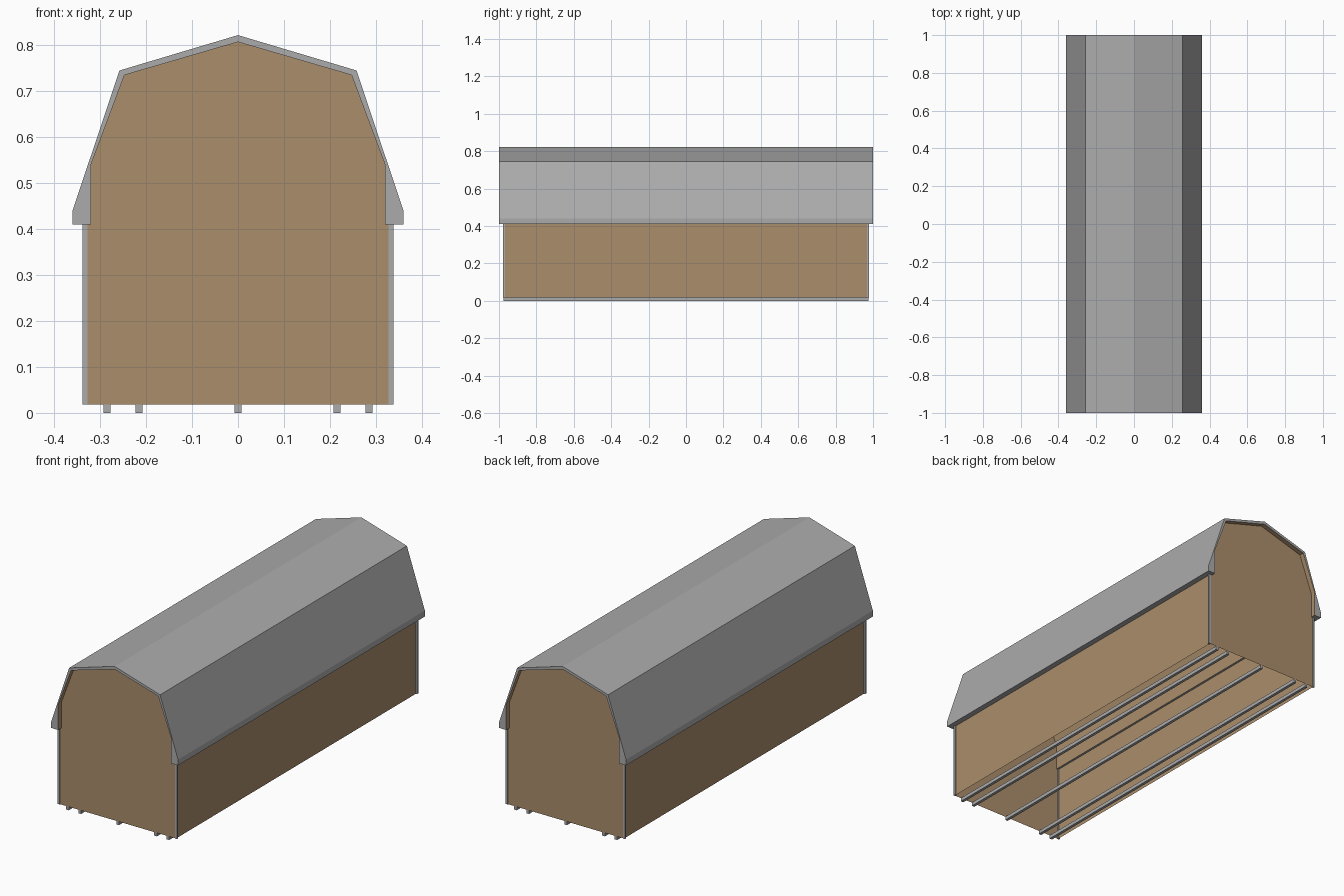
import bpy, bmesh

if "Cube" in bpy.data.objects:
    bpy.data.objects.remove(bpy.data.objects["Cube"])


def material(name, rgb):
    m = bpy.data.materials.new(name)
    m.diffuse_color = (*rgb, 1)
    m.use_nodes = True
    m.node_tree.nodes["Principled BSDF"].inputs["Base Color"].default_value = m.diffuse_color
    return m


GREY = material("grey metal", (0.41, 0.41, 0.41))
TAN = material("tan siding", (0.41, 0.27, 0.15))


def finish(name, bm, *mats):
    me = bpy.data.meshes.new(name)
    bm.to_mesh(me)
    bm.free()
    for m in mats:
        me.materials.append(m)
    ob = bpy.data.objects.new(name, me)
    bpy.context.collection.objects.link(ob)
    return ob


def box(name, x, y, z, mat):
    """Box from (low, high) ranges."""
    bm = bmesh.new()
    bmesh.ops.create_cube(bm, size=1)
    for v in bm.verts:
        v.co = [(a + b) / 2 + c * (b - a) for (a, b), c in zip((x, y, z), v.co)]
    return finish(name, bm, mat)


def mirrored(half):
    """Full left-to-right profile from the right half, listed ridge to base."""
    return [(-x, z) for x, z in reversed(half)] + half[1:]


BASE, EAVE = 0.018, 0.41
WALL_X, WALL_Y = 0.331, 0.975
roof_outer = mirrored([(0, 0.822), (0.258, 0.745), (0.36, 0.44), (0.36, EAVE)])
inner_half = [(0, 0.807), (0.247, 0.735), (0.32, 0.54), (0.32, EAVE)]
roof_inner = mirrored(inner_half)

# gambrel roof shell: grey outside, tan lining
bm = bmesh.new()
rows = {(k, y): [bm.verts.new((x, y, z)) for x, z in prof]
        for k, prof in (("out", roof_outer), ("in", roof_inner)) for y in (-1, 1)}


def strip(a, b, index=0):
    for i in range(len(a) - 1):
        bm.faces.new((a[i], a[i + 1], b[i + 1], b[i])).material_index = index


strip(rows["out", -1], rows["out", 1])
strip(rows["in", -1], rows["in", 1], 1)
for y in (-1, 1):
    strip(rows["out", y], rows["in", y])
for i in (0, -1):
    bm.faces.new([rows[k] [i] for k in (("out", -1), ("out", 1), ("in", 1), ("in", -1))])
bmesh.ops.recalc_face_normals(bm, faces=bm.faces)
finish("roof", bm, GREY, TAN)

# gable end walls
gable = mirrored(inner_half + [(WALL_X, EAVE), (WALL_X, BASE)])
for name, y in (("front_wall", -WALL_Y), ("back_wall", WALL_Y)):
    bm = bmesh.new()
    face = bm.faces.new([bm.verts.new((x, y, z)) for x, z in gable])
    face.normal_update()
    if face.normal.y * y < 0:
        face.normal_flip()
    finish(name, bm, TAN)

# side walls and corner trims; the underside stays open
for side, s in (("left", -1), ("right", 1)):
    bm = bmesh.new()
    pts = [(-WALL_Y, BASE), (WALL_Y, BASE), (WALL_Y, EAVE), (-WALL_Y, EAVE)]
    bm.faces.new([bm.verts.new((s * WALL_X, y, z)) for y, z in pts[::s]])
    finish(side + "_wall", bm, TAN)
    for end, t in (("front", -1), ("back", 1)):
        box(f"{end}_{side}_corner_trim", sorted((s * 0.327, s * 0.338)),
            sorted((t * 0.967, t * 0.978)), (BASE, EAVE), GREY)

# skids under the shed
for i, x in enumerate((-0.285, -0.215, 0, 0.215, 0.285)):
    box(f"skid_{i + 1}", (x - 0.0075, x + 0.0075), (-WALL_Y, WALL_Y), (0, BASE), GREY)
